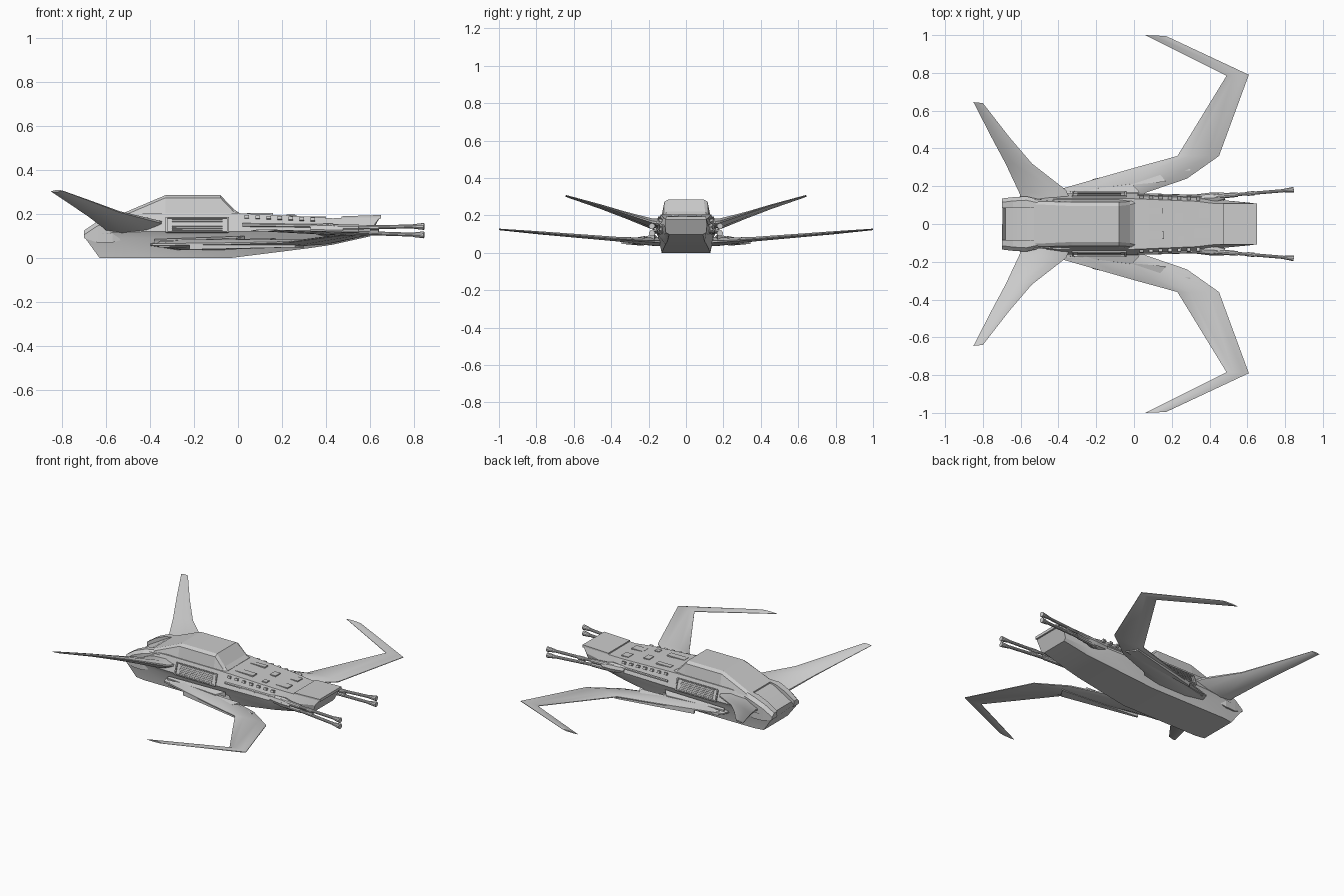
import bpy, bmesh, math
from mathutils import Vector, Matrix

if "Cube" in bpy.data.objects:
    bpy.data.objects.remove(bpy.data.objects["Cube"])


def finish(name, bm, mirror=False, smooth=False):
    bmesh.ops.recalc_face_normals(bm, faces=bm.faces)
    me = bpy.data.meshes.new(name)
    bm.to_mesh(me)
    bm.free()
    if smooth:
        me.shade_smooth()
        me.set_sharp_from_angle(angle=math.radians(28))
    ob = bpy.data.objects.new(name, me)
    bpy.context.collection.objects.link(ob)
    if mirror:
        m = ob.modifiers.new("mirror", 'MIRROR')
        m.use_axis = (False, True, False)
    return ob


def loft(bm, sections):
    rings = [[bm.verts.new(p) for p in s] for s in sections]
    n = len(rings[0])
    for a, b in zip(rings, rings[1:]):
        for i in range(n):
            j = (i + 1) % n
            bm.faces.new((a[i], a[j], b[j], b[i]))
    bm.faces.new(rings[0])
    bm.faces.new(rings[-1])


def both_sides(half):
    return half + [(x, -y, z) for x, y, z in reversed(half)]


def prism(bm, pts, h):
    """Polygon of 3D points thickened upwards by h."""
    loft(bm, [pts, [(x, y, z + h) for x, y, z in pts]])


def box(bm, c, s, rot=None):
    m = Matrix.Translation(c) @ (rot or Matrix()) @ Matrix.Diagonal((*s, 1))
    bmesh.ops.create_cube(bm, size=1, matrix=m)


def tube(bm, p, q, r1, r2, segs=10):
    p, q = Vector(p), Vector(q)
    d = q - p
    m = Matrix.Translation((p + q) / 2) @ d.to_track_quat('Z', 'Y').to_matrix().to_4x4()
    bmesh.ops.create_cone(bm, cap_ends=True, segments=segs, radius1=r1,
                          radius2=r2, depth=d.length, matrix=m)


# Hull: bottom edge, chine, widest line, deck edge at each station
bm = bmesh.new()
stations = [
    [(-.63, .12, 0), (-.695, .135, .09), (-.70, .135, .10), (-.68, .11, .115)],
    [(-.57, .13, 0), (-.57, .138, .09), (-.57, .148, .115), (-.55, .115, .19)],
    [(-.40, .13, 0), (-.40, .145, .09), (-.40, .162, .12), (-.40, .135, .205)],
    [(-.03, .13, 0), (-.03, .15, .088), (-.03, .165, .12), (-.03, .135, .205)],
    [(.33, .11, .045), (.33, .145, .09), (.33, .155, .12), (.33, .12, .187)],
    [(.43, .10, .06), (.43, .12, .095), (.43, .13, .125), (.43, .108, .18)],
    [(.60, .09, .098), (.605, .108, .108), (.62, .112, .15), (.645, .108, .185)],
]
loft(bm, [both_sides(s) for s in stations])
finish("hull", bm, smooth=True)

# Cabin with recessed panes
bm = bmesh.new()
cab = [(-.53, .115, .20), (-.33, .105, .285), (-.08, .105, .285),
       (-.02, .112, .222), (.005, .12, .205)]
loft(bm, [both_sides([(x, .132, .19), (x, .5 * w + .063, z - .012), (x, w - .01, z)])
          for x, w, z in cab])
bmesh.ops.recalc_face_normals(bm, faces=bm.faces)
bm.normal_update()
pane = [f for f in bm.faces if -.08 < f.calc_center_median().x < -.03
        and f.normal.z > .5 and abs(f.calc_center_median().y) < .02]
bmesh.ops.inset_individual(bm, faces=pane, thickness=.006, depth=-.008)
finish("cabin", bm)

# Nose cap and raised deck panels
bm = bmesh.new()
prism(bm, [(.47, -.108, .172), (.65, -.108, .178), (.65, .108, .178), (.47, .108, .172)], .017)
finish("nose_cap", bm)
bm = bmesh.new()
for x, y, sx, sy, z in [(.24, .03, .04, .05, .193), (.10, -.06, .12, .04, .20),
                        (.10, .07, .10, .03, .20), (.36, -.05, .08, .05, .185),
                        (.37, .06, .05, .05, .185), (.25, -.08, .03, .03, .192)]:
    box(bm, (x, y, z), (sx, sy, .008))
finish("deck_panels", bm)

# Side vents: frame and slats lying on the sloping side
bm = bmesh.new()
tilt = Matrix.Rotation(math.radians(18), 4, 'X')
side = lambda z: .166 - (z - .12) * .34
for z in (.118, .182):
    box(bm, (-.185, side(z), z), (.28, .012, .006), tilt)
for x in (-.325, -.045):
    box(bm, (x, side(.15), .15), (.008, .012, .07), tilt)
for i in range(6):
    z = .127 + i * .0095
    box(bm, (-.185, side(z), z), (.23, .008, .004), tilt)
finish("side_vents", bm, mirror=True)

# Tail engine blocks
bm = bmesh.new()
loft(bm, [[(x, .085, z0), (x, w, z0), (x, w, z1 - .02), (x, w - .02, z1), (x, .085, z1)]
          for x, w, z0, z1 in [(-.70, .135, .09, .125), (-.64, .142, .07, .165),
                               (-.57, .146, .07, .195), (-.50, .13, .09, .205)]])
finish("tail_engines", bm, mirror=True)


# Wings: flat hexagonal sections between a trailing and a leading edge
def wing(name, rows):
    bm = bmesh.new()
    secs = []
    for (tx, ty, tz), (lx, ly, lz), t in rows:
        a, b = Vector((tx, ty, tz)), Vector((lx, ly, lz))
        up = Vector((0, 0, t / 2))
        secs.append([a - up * .2, a.lerp(b, .3) - up, a.lerp(b, .75) - up, b - up * .2,
                     b + up * .2, a.lerp(b, .75) + up, a.lerp(b, .3) + up, a + up * .2])
    loft(bm, secs)
    return finish(name, bm, mirror=True, smooth=True)


wing("front_wings", [
    ((-.40, .13, .06), (.03, .13, .06), .05),
    ((-.39, .185, .06), (.06, .165, .06), .045),
    ((.00, .297, .066), (.28, .24, .064), .035),
    ((.23, .36, .072), (.45, .36, .073), .024),
    ((.49, .785, .106), (.608, .79, .108), .016),
    ((.06, 1.0, .125), (.17, .995, .125), .008)])
wing("rear_wings", [
    ((-.60, .11, .125), (-.33, .11, .155), .07),
    ((-.605, .16, .135), (-.36, .18, .165), .05),
    ((-.68, .32, .19), (-.54, .32, .21), .028),
    ((-.755, .46, .24), (-.66, .46, .255), .018),
    ((-.85, .645, .302), (-.80, .64, .306), .008)])

# Overlapping strakes at the front wing roots
bm = bmesh.new()
for x0, y0, x1, y1, w, z in [(-.38, .155, .03, .19, .022, .085),
                             (-.36, .178, .17, .248, .024, .076),
                             (-.22, .225, .30, .315, .03, .068)]:
    loft(bm, [[(x0, y0, z - .03), (x0, y0 + .012, z - .03), (x0, y0 + .01, z - .008), (x0, y0, z)],
              [(x1, y1 - w, z - .02), (x1 - .04, y1 + w, z - .02),
               (x1 - .04, y1 + w, z + .004), (x1, y1 - w, z + .014)]])
finish("wing_root_strakes", bm, mirror=True)

# Twin guns with shoulder mounts
bm = bmesh.new()
for z0, z1 in ((.138, .143), (.115, .105)):
    tube(bm, (.40, .143, z0), (.55, .156, z0), .016, .013)
    tube(bm, (.50, .152, z0), (.82, .179, z1), .009, .009)
    tube(bm, (.795, .177, z1), (.846, .182, z1), .010, .016)
    tube(bm, (.60, .160, z0), (.64, .164, z0), .012, .012)
finish("guns", bm, mirror=True, smooth=True)
bm = bmesh.new()
tube(bm, (.33, .135, .13), (.42, .138, .127), .022, .03, 8)
tube(bm, (.42, .138, .127), (.48, .148, .127), .03, .02, 8)
finish("gun_mounts", bm, mirror=True)

# Small studs and pipes along the deck edges
bm = bmesh.new()
for i in range(7):
    x = .04 + i * .05
    box(bm, (x, .142 - i * .001, .186 - i * .002), (.02, .018, .014), tilt)
tube(bm, (.02, .157, .15), (.36, .145, .145), .008, .008, 6)
finish("deck_edge_fittings", bm, mirror=True)
